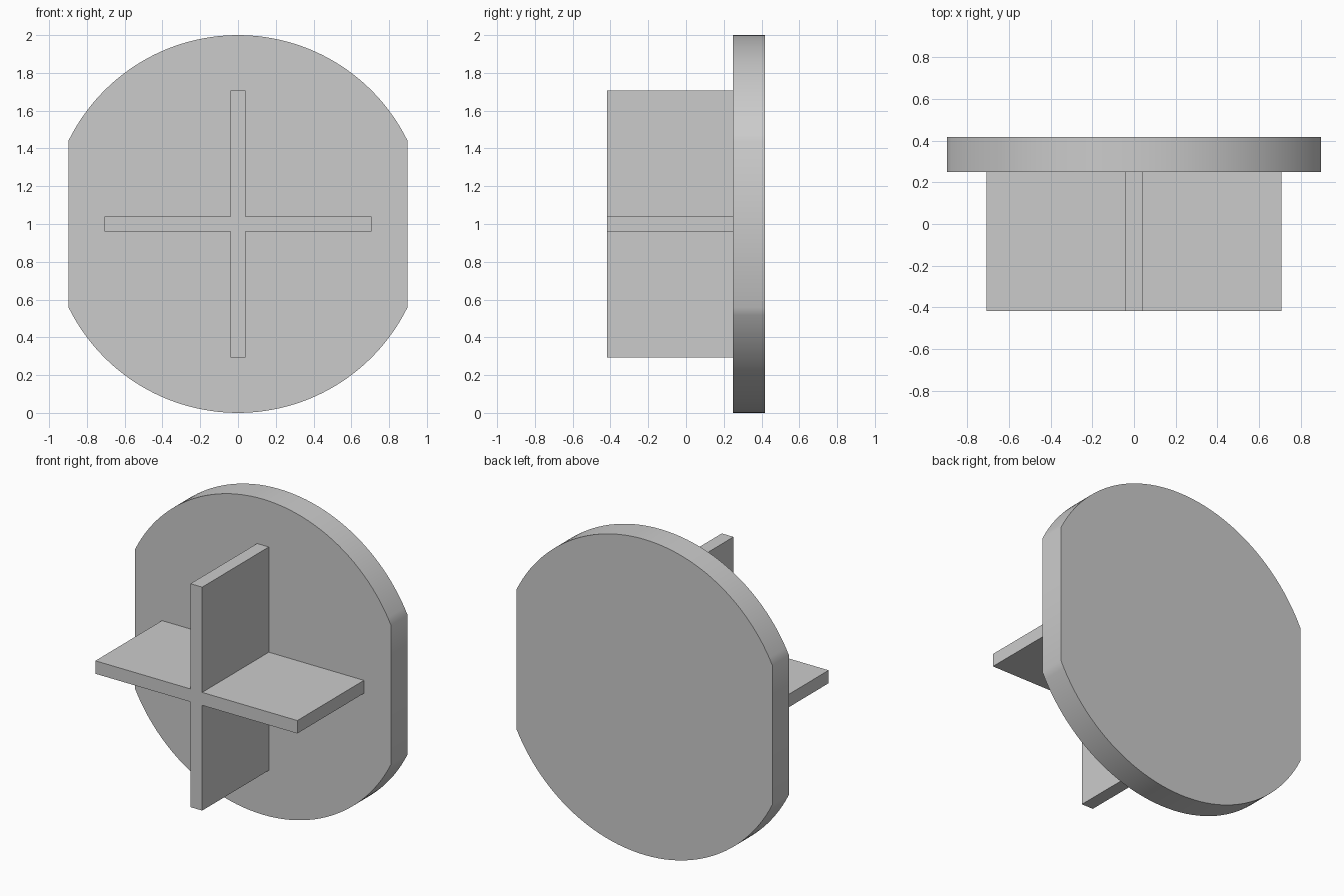
import bpy
import bmesh
from math import sin, cos, acos, pi, radians

cube = bpy.data.objects.get("Cube")
if cube:
    bpy.data.objects.remove(cube, do_unlink=True)

# Single plain grey
GREY = (0.6, 0.6, 0.6, 1)
grey = bpy.data.materials.new("plain grey")
grey.use_nodes = True
grey.diffuse_color = GREY
grey.node_tree.nodes["Principled BSDF"].inputs["Base Color"].default_value = GREY

CENTRE_Z = 1.0
FRONT, JOINT, BACK = -0.417, 0.25, 0.417


def extrude_outline(name, outline, y0, y1):
    """Solid from an (x, z) outline, extruded along y."""
    bm = bmesh.new()
    face = bm.faces.new([bm.verts.new((x, y0, z + CENTRE_Z)) for x, z in outline])
    result = bmesh.ops.extrude_face_region(bm, geom=[face], use_keep_orig=True)
    moved = [v for v in result["geom"] if isinstance(v, bmesh.types.BMVert)]
    bmesh.ops.translate(bm, verts=moved, vec=(0, y1 - y0, 0))
    bmesh.ops.recalc_face_normals(bm, faces=bm.faces)
    mesh = bpy.data.meshes.new(name)
    bm.to_mesh(mesh)
    bm.free()
    mesh.materials.append(grey)
    obj = bpy.data.objects.new(name, mesh)
    bpy.context.collection.objects.link(obj)
    return obj


# Round plate with its two sides cut flat: a top arc and a bottom arc
RADIUS, HALF_WIDTH, STEPS = 1.0, 0.897, 48
start = acos(HALF_WIDTH / RADIUS)
arc = [start + (pi - 2 * start) * i / STEPS for i in range(STEPS + 1)]
outline = [(RADIUS * cos(a + turn), RADIUS * sin(a + turn))
           for turn in (0, pi) for a in arc]
plate = extrude_outline("plate", outline, JOINT, BACK)

# Cross-shaped stem: one arm's corners turned through four quarters
ARM, HALF_THICK = 0.708, 0.041
outline = []
for quarter in range(4):
    for x, z in ((ARM, -HALF_THICK), (ARM, HALF_THICK), (HALF_THICK, HALF_THICK)):
        for _ in range(quarter):
            x, z = -z, x
        outline.append((x, z))
extrude_outline("cross_stem", outline, FRONT, JOINT)

# Smooth rim with crisp edges
bpy.ops.object.select_all(action="DESELECT")
plate.select_set(True)
bpy.context.view_layer.objects.active = plate
bpy.ops.object.shade_smooth_by_angle(angle=radians(30))
